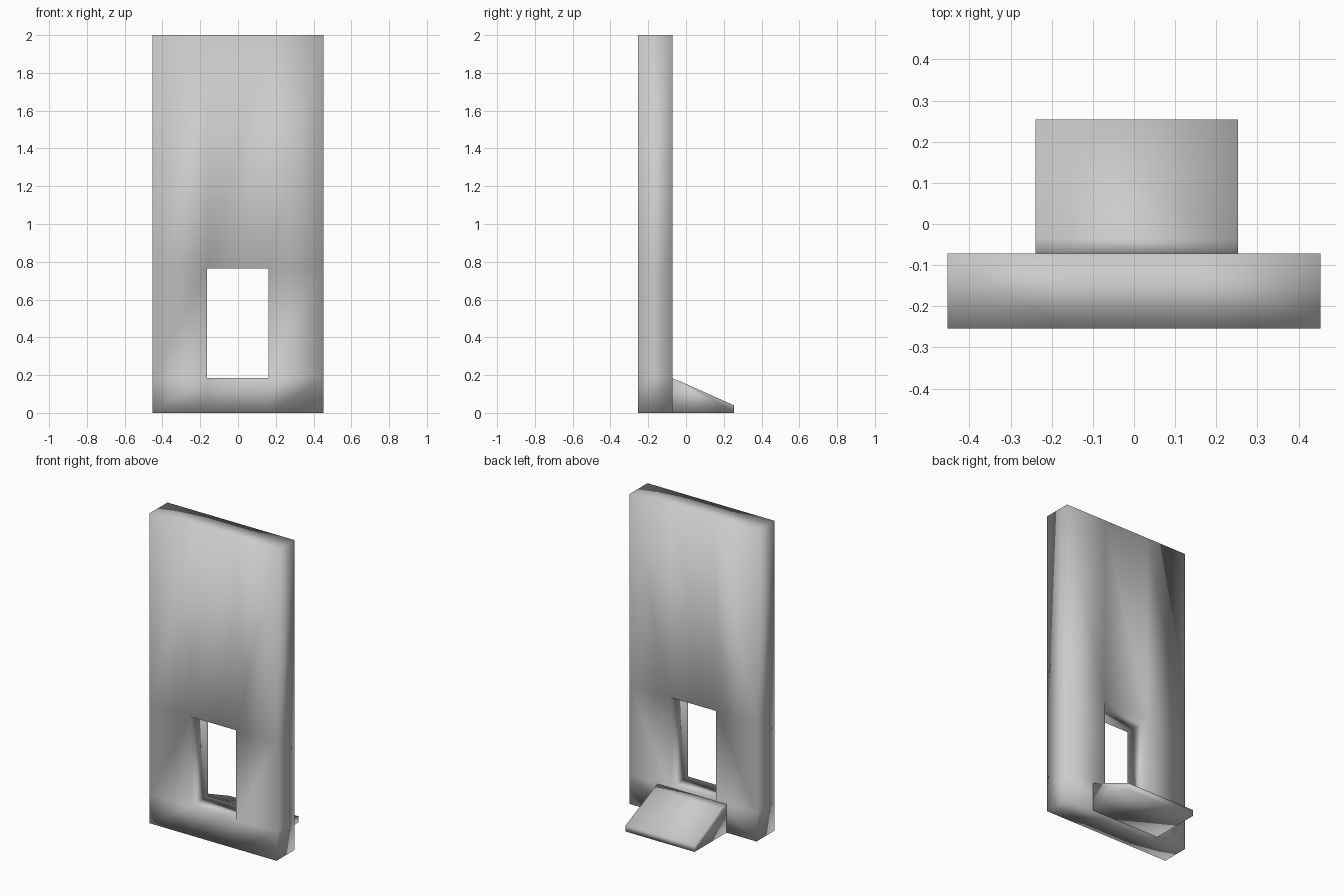
import bpy, bmesh

if "Cube" in bpy.data.objects:
    bpy.data.objects.remove(bpy.data.objects["Cube"])


def make_object(name, bm):
    bmesh.ops.recalc_face_normals(bm, faces=bm.faces[:])
    mesh = bpy.data.meshes.new(name)
    bm.to_mesh(mesh)
    bm.free()
    mesh.shade_smooth()  # soft shading rolls over the edges
    obj = bpy.data.objects.new(name, mesh)
    bpy.context.collection.objects.link(obj)
    return obj


# Door panel: a 3 x 3 frame of cells with the middle cell left open, then extruded
XS = (-0.453, -0.163, 0.162, 0.453)
ZS = (0.0, 0.185, 0.765, 2.0)
FRONT, BACK, RAMP_END = -0.254, -0.072, 0.254

bm = bmesh.new()
grid = [[bm.verts.new((x, FRONT, z)) for z in ZS] for x in XS]
for i in range(3):
    for j in range(3):
        if (i, j) != (1, 1):
            bm.faces.new((grid[i][j], grid[i + 1][j],
                          grid[i + 1][j + 1], grid[i][j + 1]))
bm.normal_update()
front_faces = bm.faces[:]
ext = bmesh.ops.extrude_face_region(bm, geom=front_faces, use_keep_orig=True)
moved = [v for v in ext["geom"] if isinstance(v, bmesh.types.BMVert)]
bmesh.ops.translate(bm, verts=moved, vec=(0, BACK - FRONT, 0))
make_object("door_panel", bm)

# Ramp: side profile in (y, z) swept across x
PROFILE = [(BACK, 0.0), (RAMP_END, 0.0), (RAMP_END, 0.04),
           (-0.035, 0.169), (BACK, 0.183)]
bm = bmesh.new()
side = bm.faces.new([bm.verts.new((-0.239, y, z)) for y, z in PROFILE])
ext = bmesh.ops.extrude_face_region(bm, geom=[side], use_keep_orig=True)
moved = [v for v in ext["geom"] if isinstance(v, bmesh.types.BMVert)]
bmesh.ops.translate(bm, verts=moved, vec=(0.492, 0, 0))
make_object("ramp", bm)
